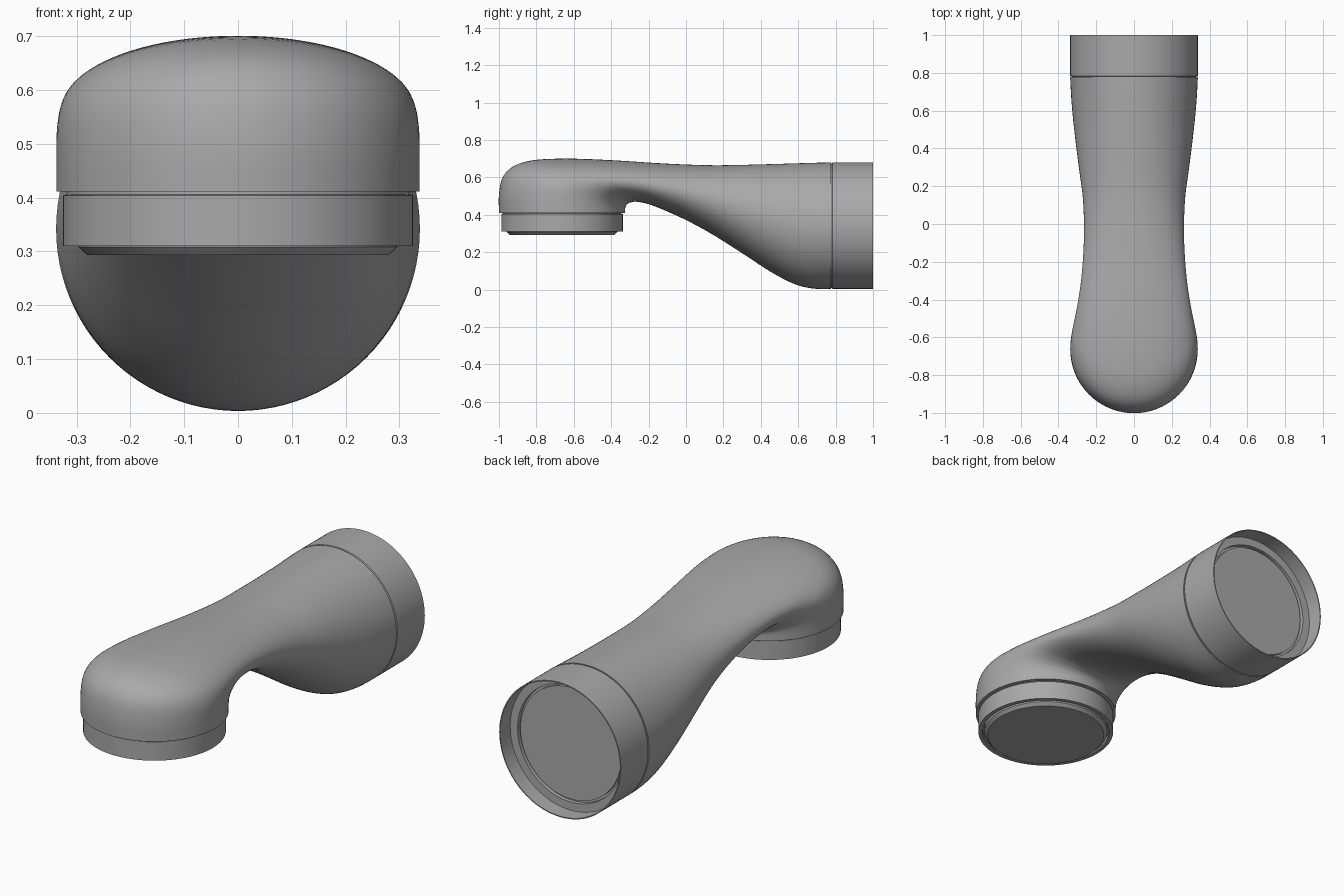
import bpy, bmesh, math
from mathutils import Vector, Matrix

if "Cube" in bpy.data.objects:
    bpy.data.objects.remove(bpy.data.objects["Cube"])

metal = bpy.data.materials.new("satin_grey")
metal.use_nodes = True
GREY = (0.4, 0.4, 0.4, 1)
metal.diffuse_color = GREY
metal.node_tree.nodes["Principled BSDF"].inputs["Base Color"].default_value = GREY

SEG = 96


def finish(name, bm, angle=30):
    bmesh.ops.recalc_face_normals(bm, faces=bm.faces)
    mesh = bpy.data.meshes.new(name)
    bm.to_mesh(mesh)
    bm.free()
    mesh.materials.append(metal)
    obj = bpy.data.objects.new(name, mesh)
    bpy.context.collection.objects.link(obj)
    bpy.ops.object.select_all(action="DESELECT")
    obj.select_set(True)
    bpy.context.view_layer.objects.active = obj
    bpy.ops.object.shade_smooth_by_angle(angle=math.radians(angle))
    return obj


def skin(name, rings, angle=30):
    """Bridge a list of point rings and cap both ends."""
    bm = bmesh.new()
    loops = [[bm.verts.new(p) for p in ring] for ring in rings]
    for a, b in zip(loops, loops[1:]):
        for i in range(SEG):
            j = (i + 1) % SEG
            bm.faces.new((a[i], a[j], b[j], b[i]))
    bm.faces.new(loops[0])
    bm.faces.new(loops[-1])
    return finish(name, bm, angle)


def lathe(name, profile, matrix):
    """Turn (radius, height) points around the local z axis."""
    turns = [math.tau * i / SEG for i in range(SEG)]
    return skin(name, [[matrix @ Vector((r * math.cos(t), r * math.sin(t), h))
                        for t in turns] for r, h in profile])


def spline(a, b, c, d, t):
    return 0.5 * (2 * b + (c - a) * t + (2 * a - 5 * b + 4 * c - d) * t * t
                  + (3 * b - a - 3 * c + d) * t ** 3)


# Spout sections: underside y, z; topside y, z; half width
sections = [
    (.775, .004, .775, .68, .338), (.68, .006, .68, .678, .333),
    (.58, .03, .58, .675, .325), (.45, .097, .45, .671, .311),
    (.3, .195, .3, .667, .292), (.15, .29, .15, .665, .272),
    (.02, .362, 0, .669, .265), (-.1, .418, -.16, .677, .267),
    (-.2, .457, -.36, .69, .278), (-.265, .47, -.55, .699, .295),
    (-.3, .465, -.7, .70, .311), (-.316, .455, -.83, .69, .325),
    (-.322, .445, -.925, .658, .333), (-.325, .436, -.98, .60, .337),
    (-.325, .425, -1, .51, .3375), (-.325, .411, -1, .411, .3375)]


def section_ring(s):
    low, high = Vector((0, s[0], s[1])), Vector((0, s[2], s[3]))
    mid, half = (low + high) / 2, (high - low) / 2
    return [mid + half * math.cos(t) + Vector((s[4] * math.sin(t), 0, 0))
            for t in (math.tau * i / SEG for i in range(SEG))]


rings = []
STEPS = 5
for k in range(len(sections) - 1):
    quad = [sections[min(max(k + n, 0), len(sections) - 1)] for n in (-1, 0, 1, 2)]
    for step in range(STEPS):
        rings.append(section_ring([spline(*v, step / STEPS) for v in zip(*quad)]))
rings.append(section_ring(sections[-1]))
skin("spout_body", rings, 50)

# Outlet collar and aerator under the head
head = Matrix.Translation((0, -.6625, 0))
lathe("outlet_collar", [(.318, .415), (.318, .406), (.325, .404), (.325, .31),
                        (.305, .31), (.305, .33)], head)
lathe("aerator_disc", [(.296, .335), (.296, .308), (.28, .293)], head)

# Hollow wall sleeve at the back, with an inset plug
back = Matrix.Translation((0, 0, .342)) @ Matrix.Rotation(-math.pi / 2, 4, "X")
lathe("wall_sleeve", [(.332, .77), (.332, .78), (.338, .783), (.338, 1),
                      (.333, 1), (.333, .92), (.292, .92), (.292, .9)], back)
lathe("inlet_plug", [(.28, .88), (.28, .915)], back)
